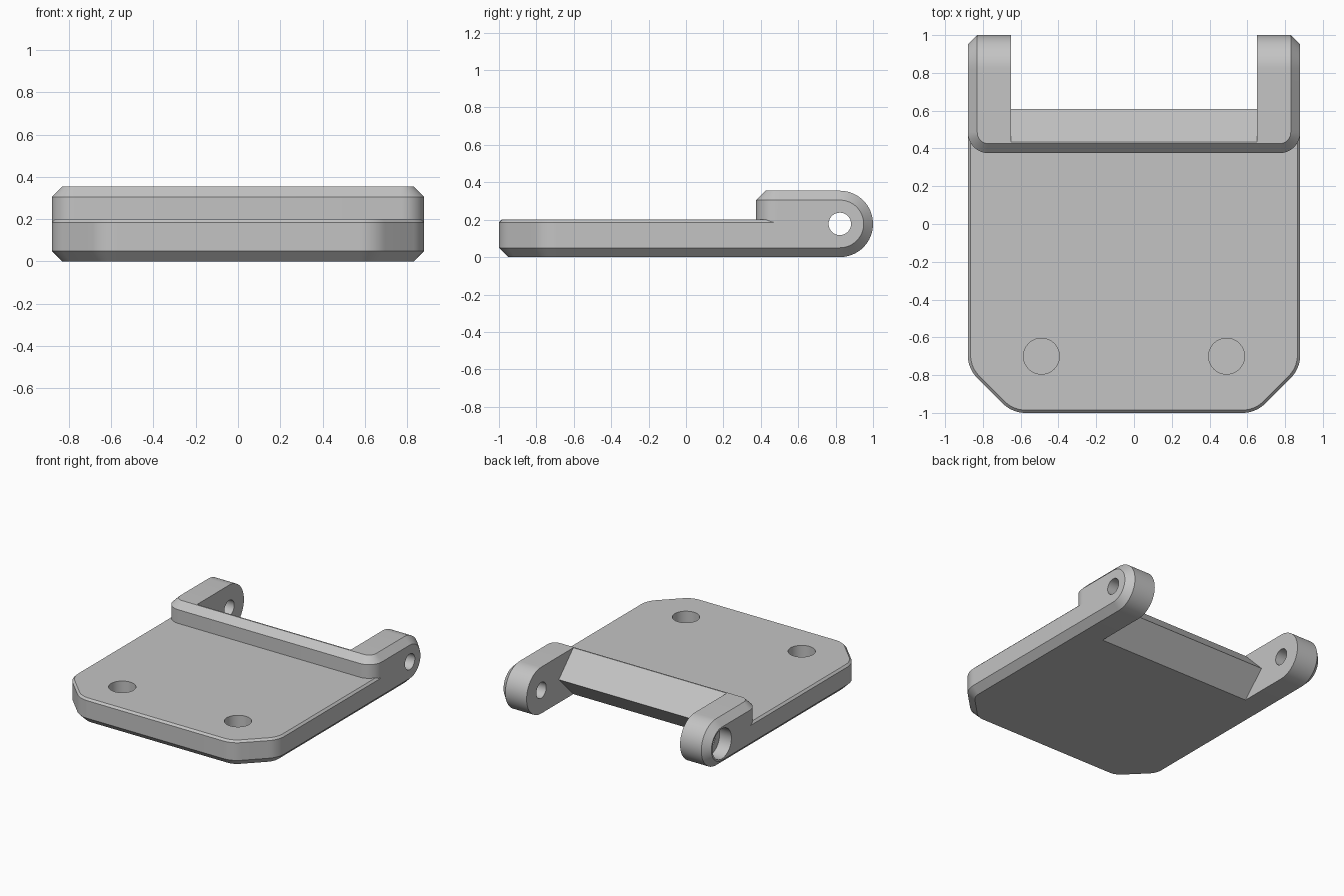
import bpy, bmesh, math
from mathutils import Vector

if "Cube" in bpy.data.objects:
    bpy.data.objects.remove(bpy.data.objects["Cube"])

W, D, H = 0.88, 0.05, 0.355        # half width, chamfer, height of arms
INNER, BACK, JOIN = 0.65, 0.435, 0.5
PIVOT_Y, PIVOT_Z = 0.8225, H / 2

grey = bpy.data.materials.new("grey plastic")
grey.diffuse_color = (0.55, 0.55, 0.55, 1)
grey.use_nodes = True
grey.node_tree.nodes["Principled BSDF"].inputs["Base Color"].default_value = grey.diffuse_color


def loft(name, rings):
    """Closed solid through matching rings of points."""
    bm = bmesh.new()
    rows = [[bm.verts.new(p) for p in ring] for ring in rings]
    n = len(rows[0])
    for a, b in zip(rows, rows[1:]):
        for i in range(n):
            j = (i + 1) % n
            bm.faces.new((a[i], a[j], b[j], b[i]))
    bm.faces.new(rows[0])
    bm.faces.new(rows[-1])
    bmesh.ops.recalc_face_normals(bm, faces=bm.faces)
    me = bpy.data.meshes.new(name)
    bm.to_mesh(me)
    bm.free()
    me.materials.append(grey)
    ob = bpy.data.objects.new(name, me)
    bpy.context.collection.objects.link(ob)
    return ob


def fillet(prev, corner, nxt, r, steps=10):
    """Arc of radius r replacing a corner."""
    c = Vector(corner)
    u = (Vector(prev) - c).normalized()
    v = (Vector(nxt) - c).normalized()
    half = u.angle(v) / 2
    centre = c + (u + v).normalized() * (r / math.sin(half))
    a = c + u * (r / math.tan(half)) - centre
    b = c + v * (r / math.tan(half)) - centre
    ang = a.angle(b)
    return [centre + (a * math.sin((1 - t) * ang) + b * math.sin(t * ang)) / math.sin(ang)
            for t in (i / steps for i in range(steps + 1))]


def outline(right_front, x, z):
    """Mirror the right front edge and close it with a stepped back."""
    half = right_front + [Vector((x, JOIN)), Vector((INNER, JOIN)), Vector((INNER, BACK))]
    pts = half + [Vector((-p.x, p.y)) for p in reversed(half)]
    return [(p.x, p.y, z) for p in pts]


def plate_ring(z, d):
    x, y, c = W - d, -1 + d, 1.645 - d * math.sqrt(2)
    a, b = (c + y, y), (x, x - c)
    return outline(fillet((0, y), a, b, 0.17 - d) + fillet(a, b, (x, JOIN), 0.17 - d), x, z)


def ridge_ring(z, d):
    x, y = W - d, 0.375 + d
    return outline(fillet((0, y), (x, y), (x, JOIN), 0.11 - d), x, z)


def arm_ring(x, d):
    pts = [(JOIN, d)]
    for i in range(33):
        t = -math.pi / 2 + math.pi * i / 32
        r = H / 2 - d
        pts.append((PIVOT_Y + r * math.cos(t), PIVOT_Z + r * math.sin(t)))
    pts.append((JOIN, H - d))
    return [(x, y, z) for y, z in pts]


def rod(name, axis, centre, r, length, n=48):
    rings = []
    for s in (-length / 2, length / 2):
        ring = []
        for i in range(n):
            a = r * math.cos(2 * math.pi * i / n)
            b = r * math.sin(2 * math.pi * i / n)
            off = (s, a, b) if axis == 'X' else (a, b, s)
            ring.append(Vector(centre) + Vector(off))
        rings.append(ring)
    return loft(name, rings)


def combine(target, other, operation):
    m = target.modifiers.new("bool", 'BOOLEAN')
    m.operation, m.solver, m.object = operation, 'EXACT', other
    bpy.context.view_layer.objects.active = target
    bpy.ops.object.modifier_apply(modifier=m.name)
    bpy.data.objects.remove(other, do_unlink=True)


# Base plate with clipped front corners
body = loft("hinged_plate", [plate_ring(0, D), plate_ring(D, 0),
                             plate_ring(0.185, 0), plate_ring(0.2, 0.015)])

# Raised lip across the plate
combine(body, loft("ridge", [ridge_ring(0.12, 0), ridge_ring(H - D, 0), ridge_ring(H, D)]), 'UNION')

# Hinge arms
for s in (1, -1):
    combine(body, loft("hinge_arm", [arm_ring(s * INNER, 0), arm_ring(s * (W - D), 0),
                                     arm_ring(s * W, D)]), 'UNION')

# Wedge-shaped back edge between the arms
wedge = [(BACK, 0), (0.61, H / 2), (BACK, H)]
combine(body, loft("back_wedge", [[(x, y, z) for y, z in wedge] for x in (-INNER, INNER)]), 'UNION')

# Pin bore, screw head recess and blind round pockets
combine(body, rod("pin_bore", 'X', (0, PIVOT_Y, PIVOT_Z), 0.06, 2.2), 'DIFFERENCE')
combine(body, rod("head_recess", 'X', (-0.88, PIVOT_Y, PIVOT_Z), 0.115, 0.2), 'DIFFERENCE')
for s in (1, -1):
    combine(body, rod("pocket", 'Z', (s * 0.49, -0.70, 0.2), 0.095, 0.2), 'DIFFERENCE')

# Smooth the rounded areas, keep chamfers crisp
bpy.ops.object.select_all(action='DESELECT')
body.select_set(True)
bpy.context.view_layer.objects.active = body
bpy.ops.object.shade_smooth_by_angle(angle=math.radians(25))
